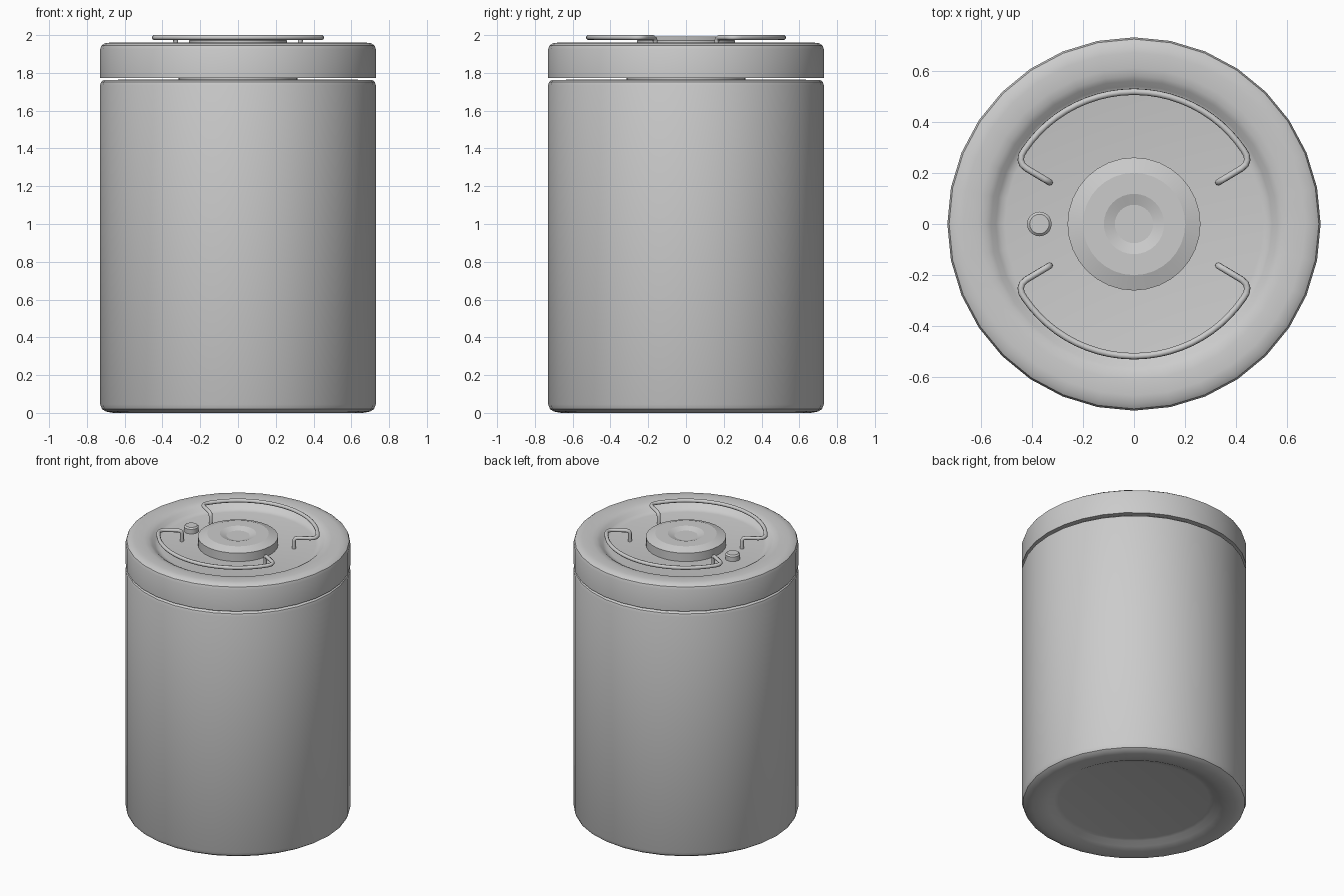
import bpy, bmesh
from math import cos, sin, pi, radians

if "Cube" in bpy.data.objects:
    bpy.data.objects.remove(bpy.data.objects["Cube"])


def finish(obj, angle=35):
    bpy.ops.object.select_all(action='DESELECT')
    obj.select_set(True)
    bpy.context.view_layer.objects.active = obj
    bpy.ops.object.shade_smooth_by_angle(angle=radians(angle))


def lathe(name, profile, sides=32, loc=(0, 0, 0), angle=35):
    """Revolve (radius, z) points around z and cap both ends."""
    bm = bmesh.new()
    rings = [[bm.verts.new((r * cos(2 * pi * i / sides), r * sin(2 * pi * i / sides), z))
              for i in range(sides)] for r, z in profile]
    for a, b in zip(rings, rings[1:]):
        for i in range(sides):
            j = (i + 1) % sides
            bm.faces.new((a[i], a[j], b[j], b[i]))
    bm.faces.new(rings[0][::-1])
    bm.faces.new(rings[-1])
    bmesh.ops.recalc_face_normals(bm, faces=bm.faces)
    mesh = bpy.data.meshes.new(name)
    bm.to_mesh(mesh)
    bm.free()
    obj = bpy.data.objects.new(name, mesh)
    obj.location = loc
    bpy.context.collection.objects.link(obj)
    finish(obj, angle)
    return obj


def wire(name, points, radius):
    """Round wire along a list of points, converted to a mesh."""
    cu = bpy.data.curves.new(name, 'CURVE')
    cu.dimensions = '3D'
    cu.bevel_depth = radius
    cu.bevel_resolution = 2
    cu.use_fill_caps = True
    sp = cu.splines.new('POLY')
    sp.points.add(len(points) - 1)
    for p, co in zip(sp.points, points):
        p.co = (*co, 1)
    obj = bpy.data.objects.new(name, cu)
    bpy.context.collection.objects.link(obj)
    bpy.ops.object.select_all(action='DESELECT')
    obj.select_set(True)
    bpy.context.view_layer.objects.active = obj
    bpy.ops.object.convert(target='MESH')
    finish(bpy.context.view_layer.objects.active, 50)


FLOOR = 1.912

# Main drum with rounded edges and a shallow recess underneath
lathe("drum_body", [
    (0.49, 0.04), (0.52, 0.035), (0.56, 0.015), (0.61, 0.003), (0.66, 0.0),
    (0.70, 0.007), (0.72, 0.02), (0.73, 0.045), (0.73, 1.735), (0.724, 1.753),
    (0.71, 1.763), (0.60, 1.764)])

# Narrow neck holding the lid above the drum
lathe("neck", [(0.315, 1.755), (0.315, 1.785)])

# Lid with rounded rim and sunken floor
lathe("lid", [
    (0.60, 1.774), (0.73, 1.774), (0.73, 1.925), (0.723, 1.945), (0.705, 1.957),
    (0.67, 1.961), (0.61, 1.96), (0.58, 1.954), (0.56, 1.943), (0.54, 1.925),
    (0.525, 1.916), (0.505, FLOOR)])

# Central cap with chamfer and dished middle
lathe("center_cap", [
    (0.26, FLOOR - 0.01), (0.26, 1.972), (0.20, 1.993), (0.118, 1.993), (0.075, 1.978)],
    angle=15)

# Small valve button
lathe("valve_button", [
    (0.048, FLOOR - 0.01), (0.048, 1.945), (0.038, 1.954)],
    sides=20, loc=(-0.37, 0, 0))

# Pair of wire handles, each built from one half mirrored in x
half = [(0.33, 0.163, FLOOR - 0.01), (0.33, 0.163, 1.968), (0.336, 0.167, 1.982),
        (0.35, 0.175, 1.987), (0.42, 0.217, 1.987), (0.437, 0.232, 1.987),
        (0.443, 0.25, 1.987), (0.44, 0.27, 1.987)]
half += [(0.517 * cos(radians(a)), 0.517 * sin(radians(a)), 1.987) for a in range(34, 90, 5)]
path = half + [(0, 0.517, 1.987)] + [(-x, y, z) for x, y, z in reversed(half)]
for name, s in (("back_handle", 1), ("front_handle", -1)):
    wire(name, [(x, s * y, z) for x, y, z in path], 0.013)
